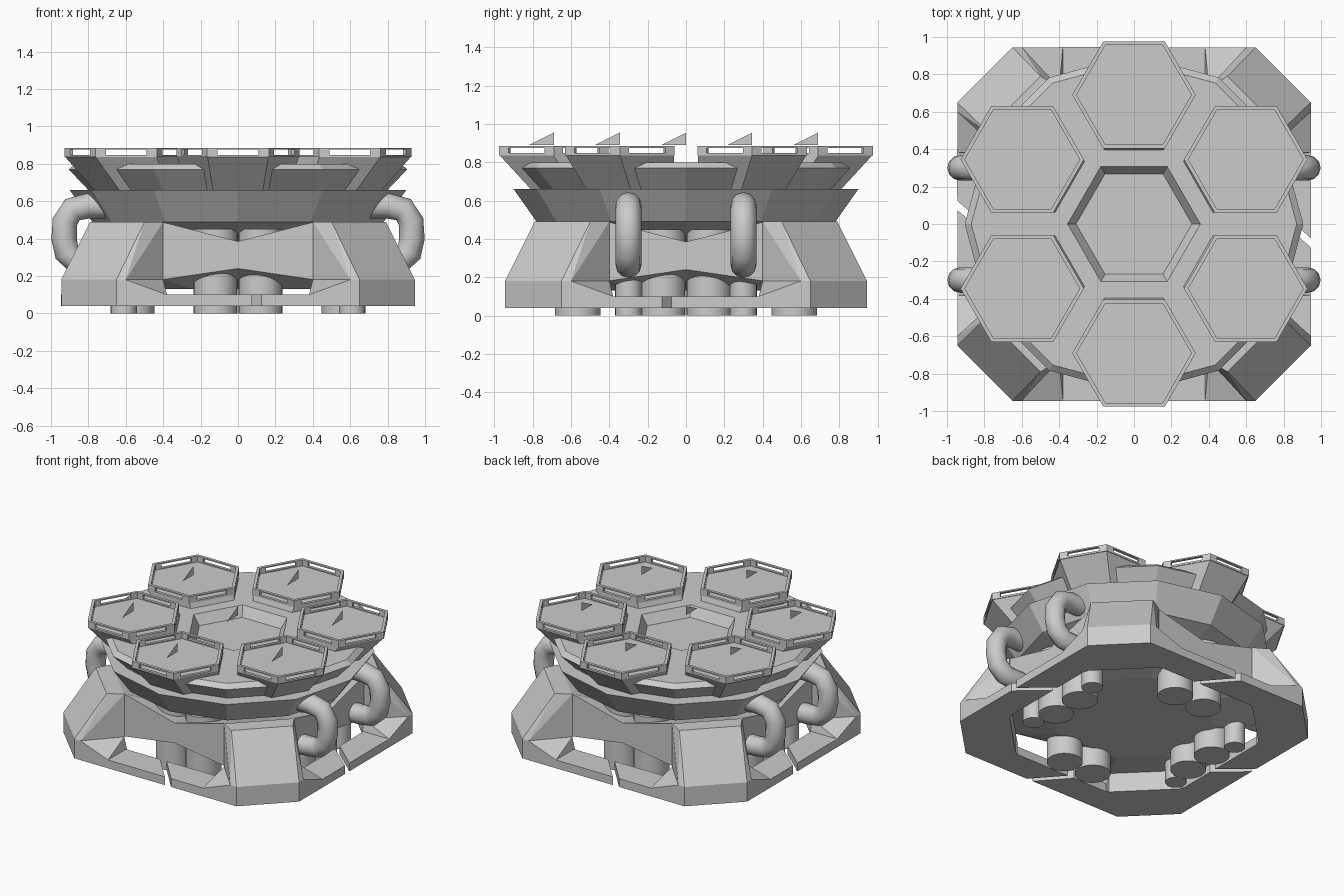
import bpy, bmesh, math
from mathutils import Matrix, Vector

if "Cube" in bpy.data.objects:
    bpy.data.objects.remove(bpy.data.objects["Cube"])

def finish(bm, name, smooth=False):
    bmesh.ops.recalc_face_normals(bm, faces=bm.faces)
    me = bpy.data.meshes.new(name)
    bm.to_mesh(me)
    bm.free()
    ob = bpy.data.objects.new(name, me)
    bpy.context.collection.objects.link(ob)
    if smooth:
        bpy.ops.object.select_all(action='DESELECT')
        ob.select_set(True)
        bpy.context.view_layer.objects.active = ob
        bpy.ops.object.shade_smooth_by_angle(angle=math.radians(50))
    return ob

def hull(bm, pts):
    # convex solid around a handful of corner points
    vs = [bm.verts.new(p) for p in pts]
    r = bmesh.ops.convex_hull(bm, input=vs)
    junk = {g for g in r['geom_interior'] + r['geom_unused'] if isinstance(g, bmesh.types.BMVert)}
    bmesh.ops.delete(bm, geom=list(junk), context='VERTS')
    bmesh.ops.dissolve_limit(bm, angle_limit=0.01, verts=bm.verts, edges=bm.edges)

def ring(n, r, z, c=(0, 0)):
    return [(c[0] + r * math.cos(2 * math.pi * i / n), c[1] + r * math.sin(2 * math.pi * i / n), z) for i in range(n)]

def hex12(r, z):
    # hexagon with edge midpoints, so it lofts onto a 12-gon
    k = math.cos(math.pi / 6)
    return [(x * (k if i % 2 else 1), y * (k if i % 2 else 1), z) for i, (x, y, z) in enumerate(ring(12, r, z))]

def loft(bm, loops, caps=True):
    L = [[bm.verts.new(p) for p in l] for l in loops]
    n = len(L[0])
    for a, b in zip(L, L[1:]):
        for i in range(n):
            bm.faces.new((a[i], a[(i + 1) % n], b[(i + 1) % n], b[i]))
    if caps:
        bm.faces.new(L[0])
        bm.faces.new(L[-1])

# Twelve-sided deck with underside, stepped flare and hexagonal pit
bm = bmesh.new()
prof = [(.42, .38), (.57, .42), (.70, .465), (.78, .49), (.90, .66), (.80, .66), (.905, .77), (.87, .80)]
loft(bm, [ring(12, r, z) for r, z in prof] + [hex12(.355, .80), hex12(.31, .73)])
finish(bm, "deck")

# Hub under the deck: four walls with V-notched edges, sloping in above and below
def hub_loop(half, y, z_side, z_mid):
    pts = []
    for k in range(4):
        M = Matrix.Rotation(k * math.pi / 2, 4, 'Z')
        pts += [tuple(M @ Vector(p)) for p in ((-half, -y, z_side), (0, -y, z_mid), (half, -y, z_side))]
    return pts

bm = bmesh.new()
loft(bm, [hub_loop(.25, .48, .13, .13), hub_loop(.41, .725, .18, .24),
          hub_loop(.41, .725, .49, .385), hub_loop(.25, .48, .385, .385)])
finish(bm, "hub")

# Six hexagonal pads with slotted rails
centres = [(.69 * math.cos(math.radians(a)), .69 * math.sin(math.radians(a))) for a in range(30, 390, 60)]
for k, c in enumerate(centres):
    bm = bmesh.new()
    inner = (c[0] * .835, c[1] * .835)
    loft(bm, [ring(6, .265, .655, inner), ring(6, .325, .835, c), ring(6, .33, .835, c), ring(6, .33, .848, c),
              ring(6, .307, .848, c), ring(6, .307, .841, c)])
    finish(bm, "pad_%d" % k)
    bm = bmesh.new()
    rail = [ring(6, .33, .876, c), ring(6, .33, .885, c), ring(6, .307, .885, c), ring(6, .307, .876, c)]
    loft(bm, rail + [rail[0]], caps=False)
    bmesh.ops.remove_doubles(bm, verts=bm.verts, dist=1e-5)
    o, n = [Vector(p) for p in ring(6, .33, .842, c)], [Vector(p) for p in ring(6, .307, .842, c)]
    up = Vector((0, 0, .037))
    for i in range(6):
        for j in ((i + 1) % 6, (i - 1) % 6):
            q = [o[i], n[i], o[i].lerp(o[j], .17), n[i].lerp(n[j], .145)]
            hull(bm, q + [p + up for p in q])
    finish(bm, "pad_rail_%d" % k)

# Thin upright fin above each pad and above the pit
bm = bmesh.new()
for x, y in centres + [(0, 0)]:
    bm.faces.new([bm.verts.new(p) for p in ((x, y - .13, .89), (x, y, .89), (x, y, .955))])
finish(bm, "fins")

# Four corner legs with ramps down to the low side beams
for sx in (1, -1):
    for sy in (1, -1):
        bm = bmesh.new()
        out = [(.945, .60), (.945, .65), (.65, .945), (.60, .945), (.40, .73), (.73, .40)]
        top = [(.79, .50), (.50, .79), (.40, .73), (.73, .40)]
        pts = [(x, y, z) for x, y in out for z in (.04, .18)] + [(x, y, .49) for x, y in top]
        hull(bm, [(x * sx, y * sy, z) for x, y, z in pts])
        ramp = [(.60, .945, .18), (.60, .945, .04), (.38, .945, .04), (.38, .945, .10),
                (.40, .73, .18), (.40, .73, .04), (.38, .73, .04), (.38, .73, .10)]
        for swap in (0, 1):
            hull(bm, [((y if swap else x) * sx, (x if swap else y) * sy, z) for x, y, z in ramp])
        finish(bm, "corner_leg")

# Low side beams, each split by a slanted slit
for k in range(4):
    s = -1 if k % 2 else 1
    bm = bmesh.new()
    for a, b, e in ((.075, -.105, -.40), (.125, -.055, .40)):
        hull(bm, [(x * s, y, z) for x, y in ((a, -.945), (b, -.74), (e, -.945), (e, -.74)) for z in (.04, .10)])
    bm.transform(Matrix.Rotation(k * math.pi / 2, 4, 'Z'))
    finish(bm, "side_beam")

# Vertical cylinders under the deck
def cylinder(name, x, y, r, z1):
    bm = bmesh.new()
    loft(bm, [ring(24, r, 0, (x, y)), ring(24, r, z1, (x, y))])
    finish(bm, name, True)

for a in (1, -1):
    for b in (1, -1):
        cylinder("front_back_cylinder", .12 * a, .565 * b, .118, .45)
        cylinder("side_cylinder", .565 * a, .12 * b, .118, .45)
        cylinder("small_cylinder", .61 * a, .30 * b, .07, .25)

# Curved pipes on both sides
path = [(.66, .575), (.80, .575), (.885, .555), (.925, .49), (.93, .40), (.915, .325), (.86, .275), (.78, .265), (.66, .265)]
for sx in (1, -1):
    for y in (.30, -.30):
        loops = []
        for i, p in enumerate(path):
            p0, p1 = path[max(i - 1, 0)], path[min(i + 1, len(path) - 1)]
            t = Vector((p1[0] - p0[0], p1[1] - p0[1])).normalized()
            loops.append([(sx * (p[0] - t.y * .068 * math.cos(a)), y + .068 * math.sin(a),
                           p[1] + t.x * .068 * math.cos(a)) for a in [j * math.pi / 6 for j in range(12)]])
        bm = bmesh.new()
        loft(bm, loops)
        finish(bm, "pipe", True)
